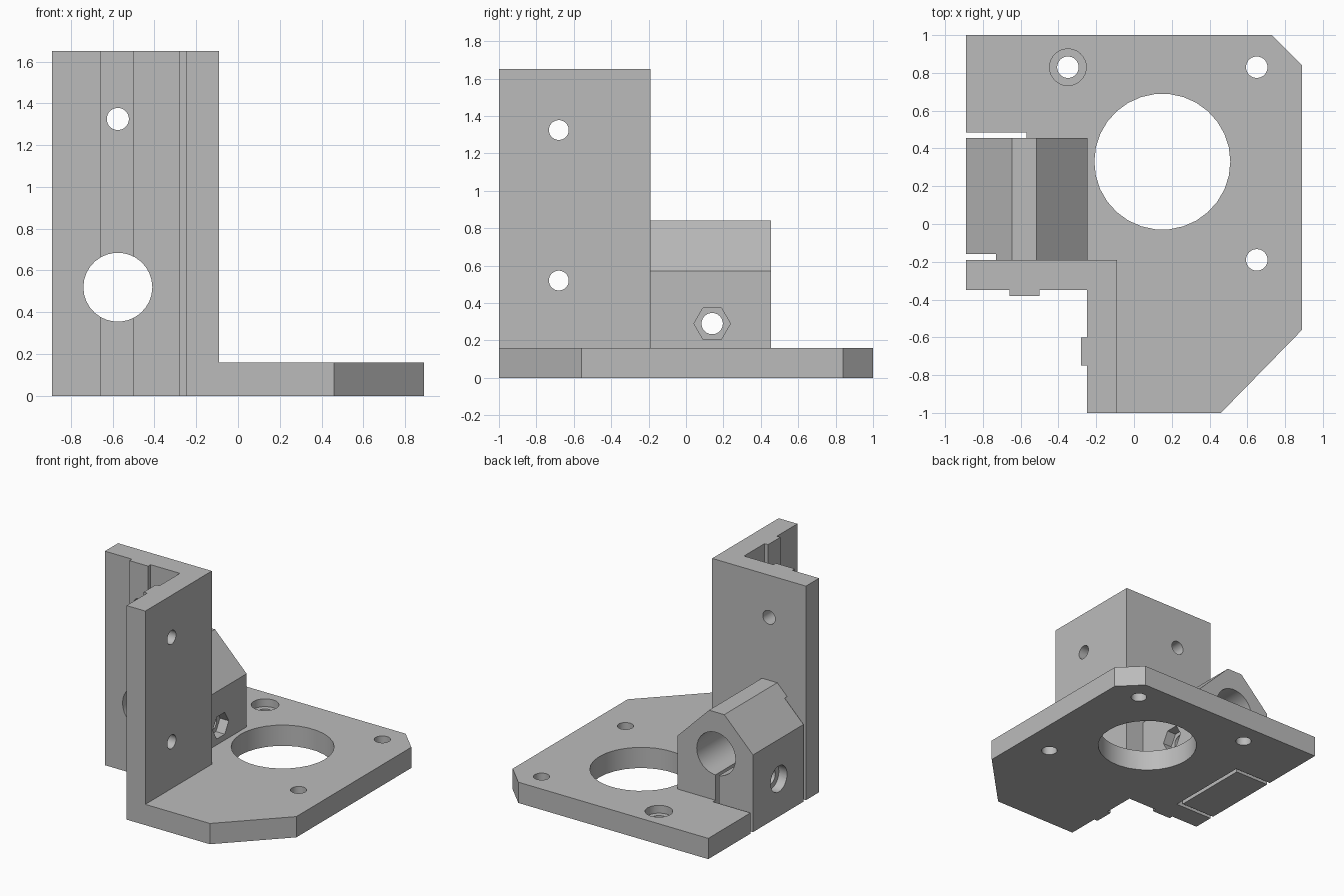
import bpy, bmesh, math
from mathutils import Vector

cube = bpy.data.objects.get("Cube")
if cube:
    bpy.data.objects.remove(cube, do_unlink=True)

grey = bpy.data.materials.new("grey_plastic")
grey.use_nodes = True
grey.diffuse_color = (0.5, 0.5, 0.5, 1)
grey.node_tree.nodes["Principled BSDF"].inputs["Base Color"].default_value = (0.5, 0.5, 0.5, 1)

# Map a profile point (u, v) at depth w to 3D for each extrusion axis
PLACE = {
    "x": lambda u, v, w: Vector((w, u, v)),
    "y": lambda u, v, w: Vector((u, w, v)),
    "z": lambda u, v, w: Vector((u, v, w)),
}


def prism(name, outline, axis, lo, hi):
    """Extrude a flat outline along an axis."""
    bm = bmesh.new()
    face = bm.faces.new([bm.verts.new(PLACE[axis](u, v, lo)) for u, v in outline])
    grown = bmesh.ops.extrude_face_region(bm, geom=[face])["geom"]
    verts = [g for g in grown if isinstance(g, bmesh.types.BMVert)]
    bmesh.ops.translate(bm, verts=verts, vec=PLACE[axis](0, 0, hi - lo))
    bmesh.ops.recalc_face_normals(bm, faces=bm.faces)
    mesh = bpy.data.meshes.new(name)
    bm.to_mesh(mesh)
    bm.free()
    mesh.materials.append(grey)
    obj = bpy.data.objects.new(name, mesh)
    bpy.context.collection.objects.link(obj)
    return obj


def ring(u, v, radius, sides=30):
    steps = [math.tau * i / sides for i in range(sides)]
    return [(u + radius * math.cos(a), v + radius * math.sin(a)) for a in steps]


def rect(u0, v0, u1, v1):
    return [(u0, v0), (u1, v0), (u1, v1), (u0, v1)]


def cut(parts, outline, axis, lo, hi):
    """Subtract a prism from each part and discard the cutter."""
    cutter = prism("cutter", outline, axis, lo, hi)
    cutter.hide_render = True
    for part in parts:
        mod = part.modifiers.new("cut", "BOOLEAN")
        mod.operation = "DIFFERENCE"
        mod.solver = "EXACT"
        mod.object = cutter
        bpy.context.view_layer.objects.active = part
        bpy.ops.object.modifier_apply(modifier=mod.name)
    bpy.data.objects.remove(cutter, do_unlink=True)


# Solid parts
LEFT, THICK, WALL_Y, WALL_X = -0.89, 0.16, -0.19, -0.09
plate = prism("base_plate", [
    (LEFT, 1), (0.73, 1), (0.89, 0.84), (0.89, -0.56), (0.46, -1),
    (WALL_X, -1), (WALL_X, WALL_Y), (LEFT, WALL_Y)], "z", 0, THICK)

# L-shaped wall with a locating rib on each outer face
wall = prism("corner_wall", [
    (LEFT, WALL_Y), (WALL_X, WALL_Y), (WALL_X, -1), (-0.25, -1),
    (-0.25, -0.75), (-0.28, -0.75), (-0.28, -0.6), (-0.25, -0.6),
    (-0.25, -0.35), (-0.5, -0.35), (-0.5, -0.38), (-0.66, -0.38),
    (-0.66, -0.35), (LEFT, -0.35)], "z", 0, 1.65)

clamp = prism("rod_clamp", [
    (LEFT, THICK), (-0.245, THICK), (-0.245, 0.57), (-0.515, 0.84),
    (-0.645, 0.84), (LEFT, 0.595)], "y", WALL_Y, 0.455)

# Plate: motor opening, screw holes and one counterbore
cut([plate], ring(0.15, 0.33, 0.36), "z", -0.1, 0.3)
for x, y in [(-0.35, 0.83), (0.65, 0.83), (0.65, -0.19)]:
    cut([plate], ring(x, y, 0.057), "z", -0.1, 0.3)
cut([plate], ring(-0.35, 0.83, 0.097), "z", 0.1, 0.3)

# Rod bore and wall screw holes
ROD_X, ROD_Z, TOP_Z = -0.575, 0.52, 1.325
cut([wall, clamp], ring(ROD_X, ROD_Z, 0.165), "y", -0.5, 0.6)
cut([wall], ring(ROD_X, TOP_Z, 0.053), "y", -0.5, 0)
for z in (ROD_Z, TOP_Z):
    cut([wall], ring(-0.68, z, 0.053), "x", -0.4, 0)

# Slits that free the clamp jaw
cut([plate], rect(-1, 0.455, -0.57, 0.485), "z", -0.1, 0.3)
cut([plate, clamp], rect(-1, -0.25, -0.57, -0.16), "z", -0.1, 0.755)
cut([plate, clamp], rect(-0.6, -0.25, -0.57, 0.47), "z", -0.1, 0.45)

# Clamp bolt: through hole, nut pocket and screw-head recess
cut([clamp], ring(0.14, 0.29, 0.057), "x", -1, 0)
cut([clamp], ring(0.14, 0.29, 0.0975, 6), "x", -0.32, 0)
cut([clamp], ring(0.14, 0.29, 0.1), "x", -1, -0.82)

# Smooth bores with crisp edges
for part in (plate, wall, clamp):
    bpy.ops.object.select_all(action="DESELECT")
    part.select_set(True)
    bpy.context.view_layer.objects.active = part
    bpy.ops.object.shade_smooth_by_angle(angle=math.radians(20))
